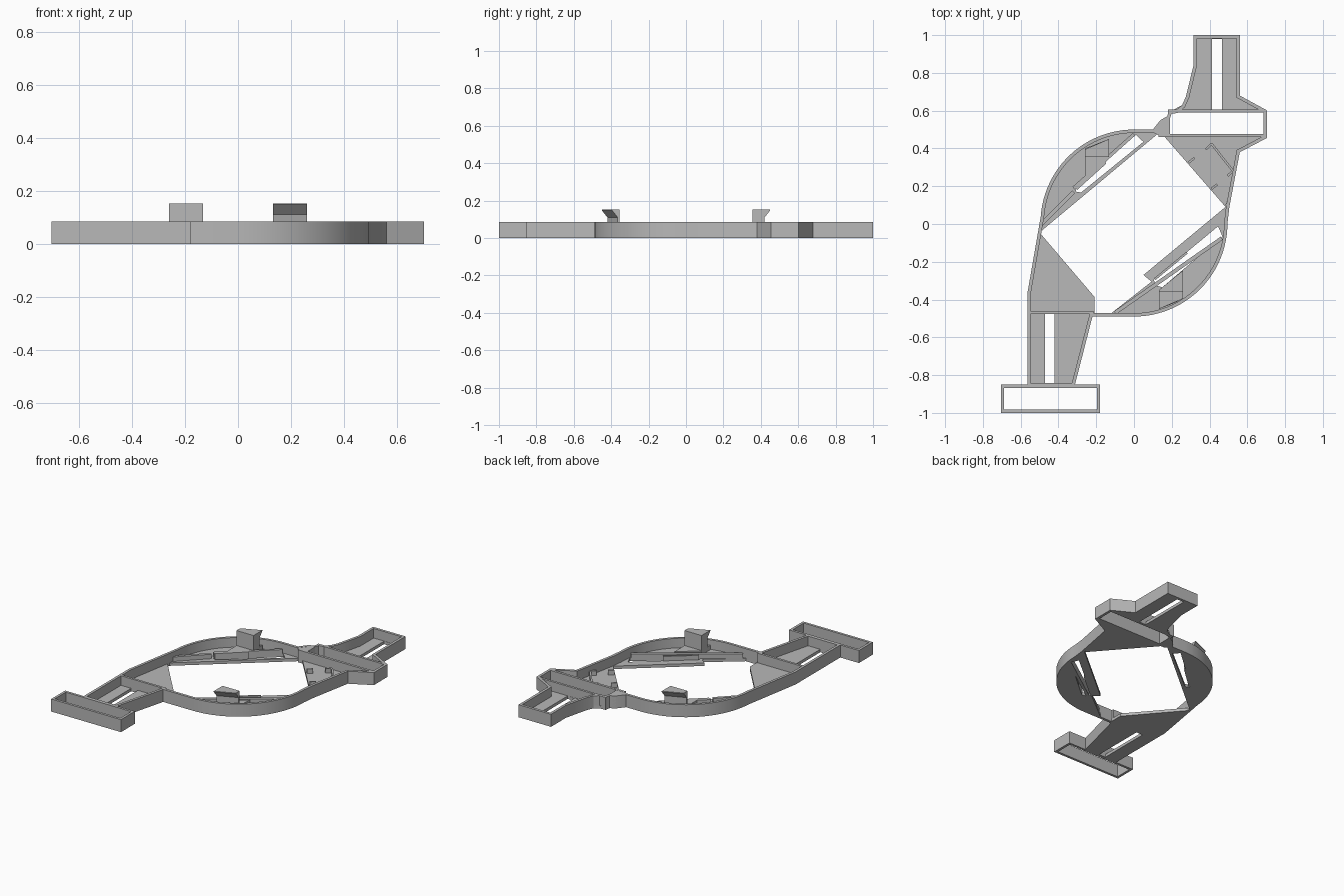
import bpy, bmesh
from math import cos, sin, radians
from mathutils import Vector

cube = bpy.data.objects.get("Cube")
if cube:
    bpy.data.objects.remove(cube)

grey = bpy.data.materials.new("plain_grey")
grey.use_nodes = True
grey.diffuse_color = (0.48, 0.48, 0.48, 1)
grey.node_tree.nodes["Principled BSDF"].inputs["Base Color"].default_value = (0.48, 0.48, 0.48, 1)

H, FLOOR, RIB, T = 0.085, 0.02, 0.05, 0.018


def finish(name, mesh):
    bm = bmesh.new()
    bm.from_mesh(mesh)
    bmesh.ops.remove_doubles(bm, verts=bm.verts, dist=0.0001)
    bmesh.ops.recalc_face_normals(bm, faces=bm.faces)
    bm.to_mesh(mesh)
    bm.free()
    mesh.materials.clear()
    mesh.materials.append(grey)
    obj = bpy.data.objects.new(name, mesh)
    bpy.context.collection.objects.link(obj)
    bpy.ops.object.select_all(action='DESELECT')
    obj.select_set(True)
    bpy.context.view_layer.objects.active = obj
    bpy.ops.object.shade_smooth_by_angle(angle=radians(25))
    return obj


def prism(name, outline, z0, z1, *holes):
    """Flat outline with optional holes, raised from z0 to z1."""
    cu = bpy.data.curves.new(name, 'CURVE')
    cu.dimensions = '2D'
    cu.fill_mode = 'BOTH'
    cu.extrude = (z1 - z0) / 2
    for loop in (outline, *holes):
        sp = cu.splines.new('POLY')
        sp.points.add(len(loop) - 1)
        for p, (x, y) in zip(sp.points, loop):
            p.co = (x, y, 0, 1)
        sp.use_cyclic_u = True
    tmp = bpy.data.objects.new("temp", cu)
    bpy.context.collection.objects.link(tmp)
    dg = bpy.context.evaluated_depsgraph_get()
    mesh = bpy.data.meshes.new_from_object(tmp.evaluated_get(dg))
    bpy.data.objects.remove(tmp)
    for v in mesh.vertices:
        v.co.z += (z0 + z1) / 2
    return finish(name, mesh)


def rect(x0, x1, y0, y1):
    return [(x0, y0), (x1, y0), (x1, y1), (x0, y1)]


def bar(name, a, b, width, z0, z1):
    a, b = Vector(a), Vector(b)
    d = (b - a).normalized() * width / 2
    n = Vector((-d.y, d.x))
    return prism(name, [a - n, b - n, b + n, a + n], z0, z1)


def arc(a0, a1, r=0.495, n=24):
    angles = [radians(a0 + (a1 - a0) * i / n) for i in range(n + 1)]
    return [(r * cos(a), 0.005 + r * sin(a)) for a in angles]


def inset(loop, t):
    """Mitred inward offset of a counter-clockwise loop."""
    pts, out = [Vector(p) for p in loop], []
    for i, p in enumerate(pts):
        d1 = (p - pts[i - 1]).normalized()
        d2 = (pts[(i + 1) % len(pts)] - p).normalized()
        n1, n2 = Vector((-d1.y, d1.x)), Vector((-d2.y, d2.x))
        out.append(p + (n1 + n2) * t / (1 + n1.dot(n2)))
    return out


# Outer rim: lower arm, right arc, upper arm, left arc
rim = ([(-0.565, -0.86), (-0.315, -0.86), (-0.22, -0.49)] + arc(-90, 0)
       + [(0.505, 0.09), (0.56, 0.38), (0.703, 0.455), (0.703, 0.602), (0.56, 0.68),
          (0.56, 1), (0.315, 1), (0.315, 0.84), (0.275, 0.675), (0.255, 0.63),
          (0.225, 0.605), (0.185, 0.6), (0.175, 0.57), (0.14, 0.55), (0.1, 0.5)]
       + arc(90, 176) + [(-0.565, -0.37)])
prism("outer_rim", rim, 0, H, inset(rim, T))

# Lower end frame and the wall crossing the lower arm
prism("lower_end_frame", rect(-0.705, -0.18, -1, -0.85), 0, H,
      rect(-0.688, -0.197, -0.983, -0.867))
prism("lower_cross_wall", rect(-0.555, -0.215, -0.476, -0.46), 0, H)

# Walls around the upper window
prism("upper_cross_wall_back", rect(0.18, 0.69, 0.59, 0.606), 0, H)
prism("upper_cross_wall_front", rect(0.13, 0.69, 0.46, 0.477), 0, H)
prism("corner_gusset", [(0.1, 0.485), (0.14, 0.465), (0.19, 0.465), (0.19, 0.6),
                        (0.175, 0.57), (0.14, 0.55), (0.105, 0.5)], 0, H - 0.001)

# Floors of the two arms, each with a long slot
prism("lower_arm_floor", [(-0.555, -0.855), (-0.325, -0.855), (-0.23, -0.47), (-0.555, -0.47)],
      0, FLOOR, rect(-0.47, -0.42, -0.85, -0.476))
prism("upper_arm_floor", [(0.2, 0.6), (0.685, 0.6), (0.552, 0.675), (0.552, 0.99),
                          (0.325, 0.99), (0.325, 0.84), (0.275, 0.64)],
      0, FLOOR, rect(0.412, 0.465, 0.607, 0.98))

# Corner floors beside the central opening
prism("lower_corner_floor", [(-0.5, -0.045), (-0.555, -0.37), (-0.555, -0.47),
                             (-0.21, -0.475), (-0.21, -0.385)], 0, FLOOR)
prism("upper_corner_floor", [(0.15, 0.475), (0.485, 0.09), (0.552, 0.385),
                             (0.69, 0.46), (0.69, 0.475)], 0, FLOOR)

# Ribs that locate a small part on the upper corner floor
for name, path in {
    "inner_rib": [(0.32, 0.35), (0.29, 0.325), (0.41, 0.185), (0.44, 0.21)],
    "outer_rib": [(0.38, 0.395), (0.41, 0.425), (0.525, 0.28), (0.495, 0.255)],
}.items():
    steps = list(zip(path, path[1:]))
    for i in ((0, 2) if name == "inner_rib" else (0, 1, 2)):
        bar(f"{name}_{i + 1}", *steps[i], 0.012, 0, RIB)

# Segment plates between the arcs and the central opening, each with a slanted slot
prism("right_segment_floor",
      [(-0.13, -0.48), (0.093, -0.305), (0.05, -0.27), (0.49, 0.095)] + arc(0, -90, 0.485),
      0, FLOOR, [(0.15, -0.335), (0.115, -0.325), (0.105, -0.295), (0.445, -0.012), (0.468, -0.065)])
prism("left_segment_floor",
      [(-0.5, -0.045), (0.135, 0.485)] + arc(90, 178, 0.485),
      0, FLOOR, [(-0.31, 0.19), (-0.305, 0.17), (-0.28, 0.167), (0.05, 0.435), (0.01, 0.472)])

# Ribs along the slots and the thin latch lips
bar("right_slot_rib", (-0.1, -0.47), (0.465, -0.075), 0.02, 0, RIB)
bar("left_slot_rib", (-0.49, 0), (-0.32, 0.17), 0.02, 0, RIB)
bar("left_slot_rib_long", (-0.32, 0.19), (0.0, 0.475), 0.018, 0, RIB)
bar("right_latch_lip", (0.11, -0.292), (0.28, -0.152), 0.012, 0, RIB)
bar("left_latch_lip", (-0.305, 0.185), (-0.15, 0.325), 0.012, 0, RIB)

# Overhanging hooks on raised pads, one per segment
for side, s in (("right", 1), ("left", -1)):
    def turn(loop):
        return [(s * x, s * y) for x, y in loop]
    prism(side + "_hook_pad", turn([(0.132, -0.45), (0.26, -0.4), (0.26, -0.245),
                                    (0.132, -0.35)]), 0, RIB)
    back = [(0.26, -0.355), (0.132, -0.355)]
    low = turn([(0.132, -0.42), (0.26, -0.365)] + back)
    high = turn([(0.132, -0.45), (0.26, -0.395)] + back)
    bm = bmesh.new()
    rings = [[bm.verts.new((x, y, z)) for x, y in loop]
             for loop, z in ((low, 0), (low, 0.11), (high, 0.148), (high, 0.152))]
    bm.faces.new(rings[0])
    bm.faces.new(rings[-1])
    for a, b in zip(rings, rings[1:]):
        for i in range(4):
            j = (i + 1) % 4
            bm.faces.new((a[i], a[j], b[j], b[i]))
    mesh = bpy.data.meshes.new(side + "_hook")
    bm.to_mesh(mesh)
    bm.free()
    finish(side + "_hook", mesh)
